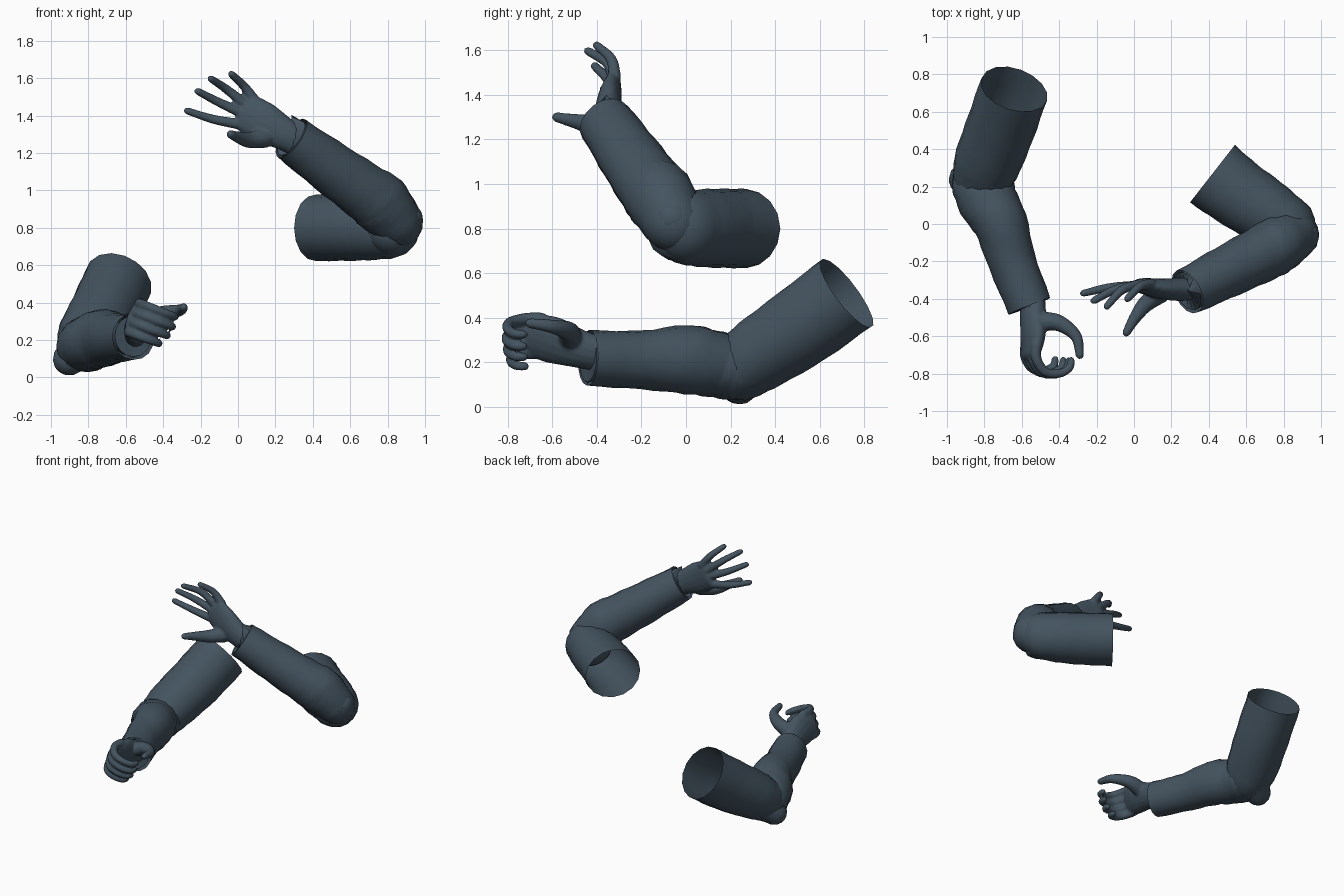
import bpy, bmesh, math
from mathutils import Vector

cube = bpy.data.objects.get("Cube")
if cube:
    bpy.data.objects.remove(cube)

slate = bpy.data.materials.new("dark slate cloth")
slate.use_nodes = True
slate.diffuse_color = (0.058, 0.088, 0.116, 1)
slate.node_tree.nodes["Principled BSDF"].inputs["Base Color"].default_value = slate.diffuse_color


def spline(rows, steps):
    """Catmull-Rom resampling of rows of any width."""
    pts = [Vector(r) for r in rows]
    pts = [2 * pts[0] - pts[1]] + pts + [2 * pts[-1] - pts[-2]]
    out = []
    for a, b, c, d in zip(pts, pts[1:], pts[2:], pts[3:]):
        for k in range(steps):
            t = k / steps
            out.append(0.5 * (2 * b + (c - a) * t + (2 * a - 5 * b + 4 * c - d) * t ** 2
                              + (3 * b - a - 3 * c + d) * t ** 3))
    return out + [pts[-2]]


def tube(bm, rows, wide, sides=16, steps=4, round_start=False, round_end=False, folds=0.0):
    """Loft ellipses along rows of x, y, z, half width, half depth."""
    rings = spline(rows, steps)
    centres = [Vector(r[:3]) for r in rings]
    last = len(rings) - 1
    frames = []
    for i, r in enumerate(rings):
        axis = (centres[min(i + 1, last)] - centres[max(i - 1, 0)]).normalized()
        frames.append((centres[i], axis, r[3], r[4]))

    # Hemispherical ends
    def dome(frame, sign):
        c, axis, a, b = frame
        return [(c + axis * sign * min(a, b) * math.sin(t), axis, a * math.cos(t), b * math.cos(t))
                for t in (math.radians(d) for d in (25, 50, 70, 84))]

    if round_start:
        frames = dome(frames[0], -1)[::-1] + frames
    if round_end:
        frames += dome(frames[-1], 1)

    loops = []
    for i, (c, axis, a, b) in enumerate(frames):
        u = (Vector(wide) - axis * axis.dot(Vector(wide))).normalized()
        v = axis.cross(u)
        loop = []
        for k in range(sides):
            t = math.tau * k / sides
            s = 1 + folds * math.sin(2 * t + i * 1.1) * math.cos(i * 0.9 + t)
            loop.append(bm.verts.new(c + u * (a * s * math.cos(t)) + v * (b * s * math.sin(t))))
        loops.append(loop)
    for low, high in zip(loops, loops[1:]):
        for k in range(sides):
            n = (k + 1) % sides
            bm.faces.new((low[k], low[n], high[n], high[k]))
    if round_start:
        bm.faces.new(loops[0][::-1])
    if round_end:
        bm.faces.new(loops[-1])


def finish(bm, name):
    mesh = bpy.data.meshes.new(name)
    bm.to_mesh(mesh)
    bm.free()
    mesh.materials.append(slate)
    obj = bpy.data.objects.new(name, mesh)
    bpy.context.collection.objects.link(obj)
    for o in bpy.context.selected_objects:
        o.select_set(False)
    obj.select_set(True)
    bpy.context.view_layer.objects.active = obj
    bpy.ops.object.shade_smooth_by_angle(angle=math.radians(50))
    return obj


def sleeve(side, upper, fore, elbow):
    # Upper sleeve: open at the shoulder, rounded inside the elbow
    bm = bmesh.new()
    tube(bm, upper, (0, 0, 1), round_end=True, folds=0.02)
    finish(bm, side + "_upper_sleeve")
    # Forearm sleeve: rounded at the elbow, hem tucked in at the cuff
    bm = bmesh.new()
    end, before = Vector(fore[-1]), Vector(fore[-2])
    back = end + (before - end) * 0.3
    tube(bm, fore, (0, 0, 1), round_start=True, folds=0.035)
    finish(bm, side + "_forearm_sleeve")
    bm = bmesh.new()
    hem = [end, end.copy(), back]
    for row, size in zip(hem, (1, 0.88, 0.8)):
        row[3] = end[3] * size
        row[4] = end[4] * size
    hem[0][:3] = end[:3]
    tube(bm, hem, (0, 0, 1), steps=1)
    finish(bm, side + "_cuff_lining")
    # Pointed cloth bulge over the elbow
    bm = bmesh.new()
    tube(bm, elbow, (0, 0, 1), round_start=True, round_end=True)
    finish(bm, side + "_elbow")


def hand(side, palm, wide, fingers, thumb):
    bm = bmesh.new()
    tube(bm, palm, wide, round_start=True, round_end=True)
    for path in fingers:
        n = len(path) - 1
        rows = [(*p, 0.03 - 0.01 * i / n, 0.03 - 0.01 * i / n) for i, p in enumerate(path)]
        tube(bm, rows, wide, 10, round_start=True, round_end=True)
    rows = [(*p, r, r) for p, r in zip(thumb, (0.055, 0.045, 0.032, 0.023))]
    tube(bm, rows, wide, 10, round_start=True, round_end=True)
    obj = finish(bm, side + "_hand")
    # Fuse the digits with the palm
    fuse = obj.modifiers.new("fuse", 'REMESH')
    fuse.mode = 'VOXEL'
    fuse.voxel_size = 0.008
    fuse.use_smooth_shade = True
    soft = obj.modifiers.new("soften", 'SMOOTH')
    soft.iterations = 5


# Right arm, reaching forward
sleeve("right",
       [(-.64, .72, .51, .19, .185), (-.71, .52, .36, .185, .185),
        (-.78, .34, .24, .17, .18), (-.81, .25, .18, .155, .165)],
       [(-.81, .22, .17, .145, .165), (-.78, .12, .19, .15, .16), (-.715, 0, .21, .155, .145),
        (-.655, -.2, .21, .132, .128), (-.56, -.44, .22, .125, .12)],
       [(-.84, .27, .15, .12, .12), (-.9, .24, .1, .09, .09)])

forward, across, inward = Vector((0, -1, 0)), Vector((.35, 0, .93)), Vector((.93, 0, -.35))
knuckle = Vector((-.55, -.69, .32))
curl = [(0, -.04), (0, .03), (.05, .1), (.13, .11), (.19, .08), (.2, .04)]
curled = []
for i, size in enumerate((1, 1.03, .98, .85)):
    base = knuckle + across * (.08 - .055 * i)
    curled.append([base + (inward * p + forward * f) * size for p, f in curl])
hand("right",
     [(-.54, -.36, .23, .08, .06), (-.54, -.48, .26, .09, .066),
      (-.54, -.6, .30, .112, .058), (-.55, -.69, .32, .1, .042)],
     across, curled,
     [(-.49, -.52, .31), (-.4, -.53, .34), (-.31, -.6, .36), (-.29, -.7, .375)])

# Left arm, raised across the chest with an open hand
sleeve("left",
       [(.42, .27, .8, .178, .195), (.55, .17, .8, .178, .185),
        (.7, .07, .8, .175, .175), (.82, 0, .8, .165, .15)],
       [(.85, -.06, .83, .14, .14), (.76, -.115, .93, .165, .155), (.68, -.16, .99, .155, .15),
        (.5, -.25, 1.12, .142, .14), (.285, -.36, 1.28, .125, .125)],
       [(.82, -.03, .8, .15, .15), (.89, -.06, .84, .1, .1)])
hand("left",
     [(.34, -.34, 1.25, .08, .06), (.25, -.35, 1.3, .088, .062),
      (.14, -.345, 1.36, .11, .055), (.05, -.33, 1.415, .105, .042)],
     (.49, 0, .87),
     [[(.03, -.33, 1.35), (-.13, -.34, 1.38), (-.27, -.37, 1.425)],
      [(.03, -.325, 1.41), (-.1, -.35, 1.47), (-.215, -.41, 1.53)],
      [(.05, -.32, 1.45), (-.06, -.35, 1.54), (-.145, -.44, 1.597)],
      [(.09, -.32, 1.48), (.03, -.335, 1.56), (-.035, -.40, 1.622)]],
     [(.14, -.37, 1.28), (.06, -.43, 1.27), (0, -.51, 1.285), (-.04, -.58, 1.3)])
